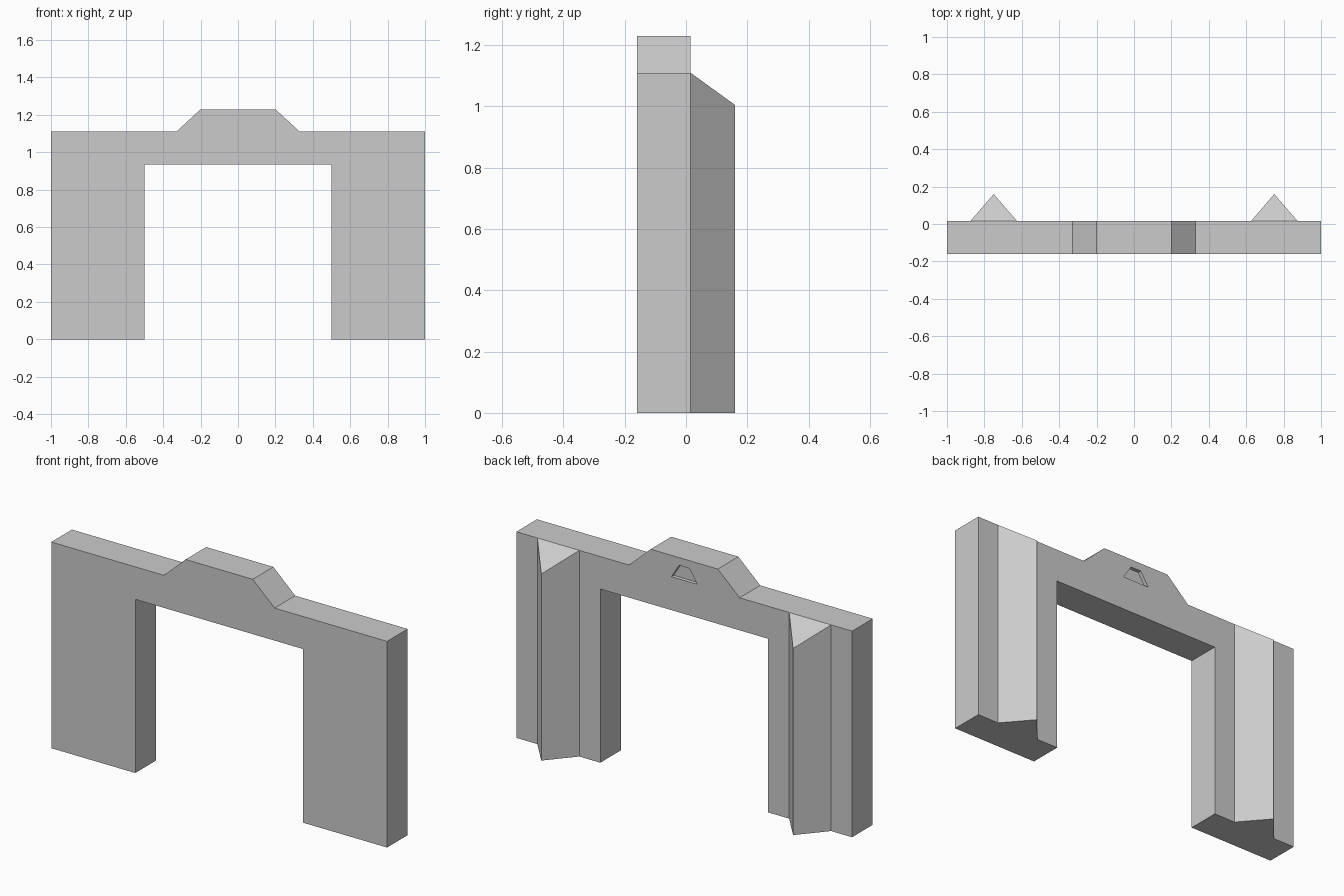
import bpy, bmesh

if "Cube" in bpy.data.objects:
    bpy.data.objects.remove(bpy.data.objects["Cube"])

FRONT, BACK, REAR = -0.16, 0.015, 0.16
TOP = 1.11


def make_object(name, verts, faces):
    mesh = bpy.data.meshes.new(name)
    bm = bmesh.new()
    vs = [bm.verts.new(v) for v in verts]
    for f in faces:
        bm.faces.new([vs[i] for i in f])
    bmesh.ops.recalc_face_normals(bm, faces=bm.faces[:])
    bm.to_mesh(mesh)
    bm.free()
    obj = bpy.data.objects.new(name, mesh)
    bpy.context.collection.objects.link(obj)
    return obj


def extrude_profile(name, half, y0, y1):
    # Mirrors a half outline in x-z and extrudes it along y
    outline = half + [(-x, z) for x, z in reversed(half)]
    n = len(outline)
    verts = [(x, y, z) for y in (y0, y1) for x, z in outline]
    faces = [list(range(n)), list(range(n, 2 * n))]
    faces += [[i, (i + 1) % n, (i + 1) % n + n, i + n] for i in range(n)]
    return make_object(name, verts, faces)


# Gateway wall with two legs, lintel and raised crest
wall = extrude_profile(
    "gateway_wall",
    [(0.2, 1.23), (0.33, TOP), (1, TOP), (1, 0), (0.5, 0), (0.5, 0.935)],
    FRONT, BACK)

# Shallow trapezoid recess in the back of the crest
cutter = extrude_profile("recess_cutter", [(0.031, 1.188), (0.077, 1.115)],
                         BACK - 0.02, BACK + 0.05)
cutter.hide_render = True
mod = wall.modifiers.new("recess", "BOOLEAN")
mod.operation = "DIFFERENCE"
mod.solver = "EXACT"
mod.object = cutter
bpy.context.view_layer.objects.active = wall
bpy.ops.object.modifier_apply(modifier=mod.name)
bpy.data.objects.remove(cutter)

# Wedge buttresses behind each leg, with tops sloping down to the rear edge
for side, s in (("left", -1), ("right", 1)):
    plan = [(0.625, BACK, TOP), (0.75, REAR, 1.005), (0.875, BACK, TOP)]
    verts = [(s * x, y, 0) for x, y, z in plan] + [(s * x, y, z) for x, y, z in plan]
    make_object(side + "_buttress", verts,
                [(0, 1, 2), (3, 4, 5), (0, 1, 4, 3), (1, 2, 5, 4), (2, 0, 3, 5)])
